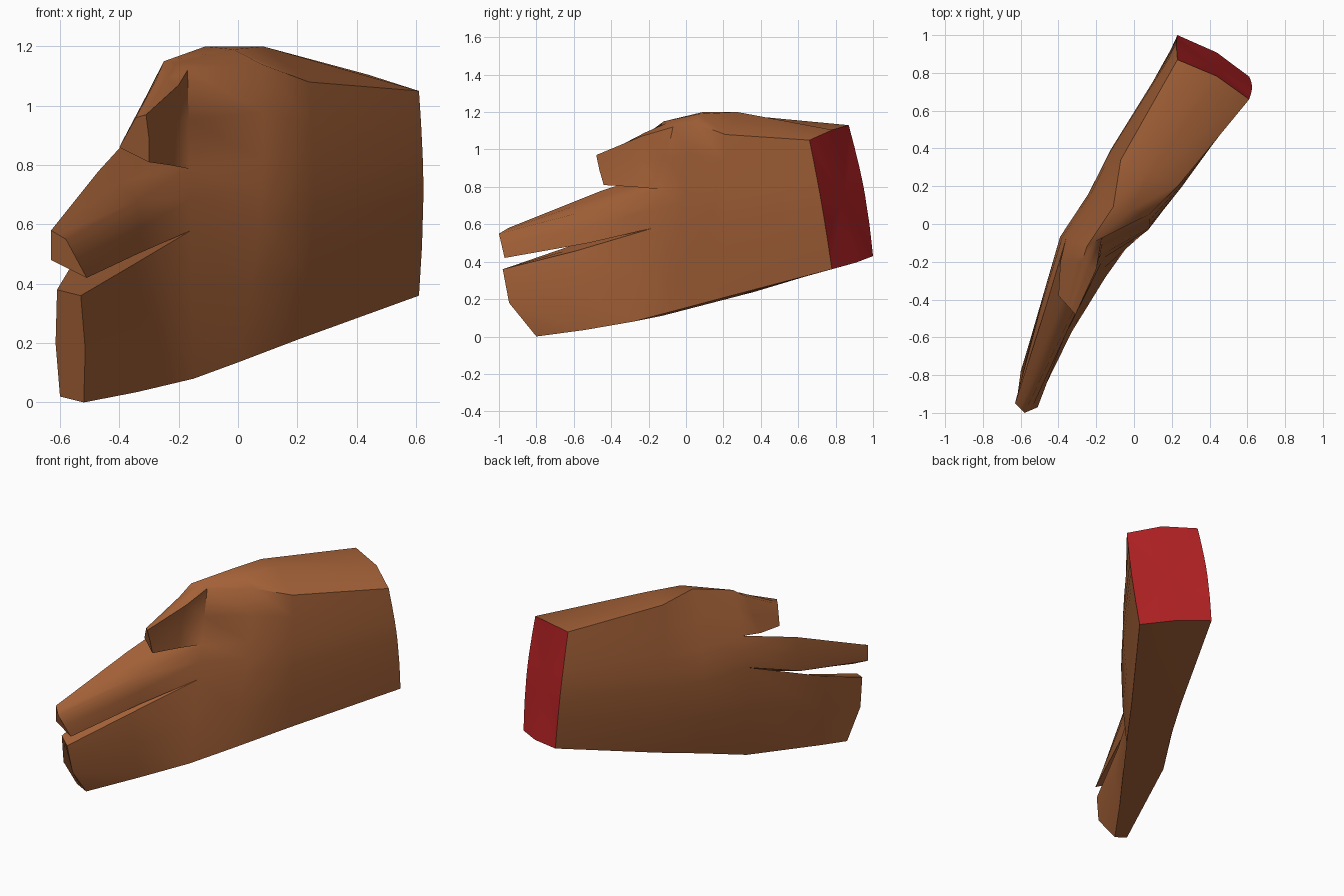
import bpy, bmesh, math
from mathutils import Vector

cube = bpy.data.objects.get("Cube")
if cube:
    bpy.data.objects.remove(cube, do_unlink=True)


def material(name, colour):
    mat = bpy.data.materials.new(name)
    mat.use_nodes = True
    mat.diffuse_color = (*colour, 1)
    mat.node_tree.nodes["Principled BSDF"].inputs["Base Color"].default_value = (*colour, 1)
    return mat


def section(front_low, front_top, back_top, back_low, levels,
            belly=0.0, bulge=0.0, lift=0.0, nose=0.0, rise=0.0, bow=0.0):
    """One cross-section: front and back columns plus the top and bottom middles.
    Belly swells the front, bulge the back, nose the tip; rise lifts the back,
    lift raises the top middle and bow pushes both middles towards the wrist."""
    fl, ft, bt, bl = map(Vector, (front_low, front_top, back_top, back_low))
    outward = Vector((1, -0.6, 0))
    front, back = [], []
    for t in levels:
        swell = math.sin(math.pi * t)
        front.append(fl.lerp(ft, t) + swell * (outward * belly + Vector((0, -nose, 0))))
        back.append(bl.lerp(bt, t) + swell * (Vector((0, -nose, rise)) - outward * bulge))
    top = (ft + bt) / 2 + Vector((bow, bow, lift))
    low = (fl + bl) / 2 + Vector((bow, bow, 0))
    return front, top, back, low


def ring(sec):
    front, top, back, low = sec
    return front + [top] + back[::-1] + [low]


def loft(bm, sections):
    """Skin a row of sections and return the first and last vertex rings."""
    rings = [[bm.verts.new(p) for p in ring(s)] for s in sections]
    for a, b in zip(rings, rings[1:]):
        n = len(a)
        for i in range(n):
            j = (i + 1) % n
            bm.faces.new((a[i], a[j], b[j], b[i]))
    return rings[0], rings[-1]


# Palm levels include the two webs where the fingers part
PALM = (0, 0.24, 0.48, 0.58, 0.68, 0.84, 1)
FINGER = (0, 0.5, 1)

bm = bmesh.new()

# Palm, from the cut wrist to the webs
wrist = section((.61, .78, .36), (.61, .66, 1.05), (.23, .87, 1.13), (.23, 1, .43),
                PALM, belly=.015, bulge=.005, lift=.015, nose=-.015, bow=.018)
palm = section((.21, .23, .215), (.24, .21, 1.08), (-.07, .34, 1.18), (-.06, .37, .24),
               PALM, belly=.03, bulge=.06, lift=.07)
knuckle = section((0, -.07, .135), (.08, .05, 1.14), (-.11, .09, 1.2), (-.19, .12, .175),
                  PALM, belly=.035, bulge=.09, lift=.02)
web = section((-.15, -.28, .08), (-.17, -.07, 1.12), (-.25, -.12, 1.15), (-.34, -.13, .11),
              PALM, bulge=.095, lift=.01, rise=.1)
wrist_ring, _ = loft(bm, [wrist, palm, knuckle, web])
cut = bm.faces.new(wrist_ring)
cut.material_index = 1
bmesh.ops.poke(bm, faces=[cut])


def web_slice(k):
    """The part of the web section from which finger k grows."""
    front, top, back, low = web
    i = 2 * k
    upper = top if k == 2 else (front[i + 2] + back[i + 2]) / 2
    lower = low if k == 0 else (front[i] + back[i]) / 2
    return front[i:i + 3], upper, back[i:i + 3], lower


# Joined lower fingers, index finger and thumb
lower_fingers = [
    section((-.34, -.54, .035), (-.36, -.58, .46), (-.55, -.63, .48), (-.53, -.61, .04),
            FINGER, belly=.02, bulge=.01),
    section((-.52, -.8, 0), (-.53, -.98, .36), (-.61, -.92, .38), (-.6, -.78, .02),
            FINGER, belly=.01, bulge=.01, nose=.05)]
index_finger = [
    section((-.34, -.52, .5), (-.34, -.5, .68), (-.47, -.45, .78), (-.5, -.45, .57),
            FINGER, belly=.01, bulge=.01, lift=.01),
    section((-.51, -.97, .42), (-.58, -1, .55), (-.63, -.95, .58), (-.63, -.95, .48),
            FINGER)]
thumb = [
    section((-.23, -.28, .8), (-.2, -.24, 1.07), (-.275, -.2, 1.09), (-.39, -.2, .88),
            FINGER, belly=-.015, lift=.01),
    section((-.3, -.44, .81), (-.31, -.48, .97), (-.345, -.44, .96), (-.4, -.38, .86),
            FINGER, belly=.005)]
for k, finger in enumerate((lower_fingers, index_finger, thumb)):
    _, tip_ring = loft(bm, [web_slice(k)] + finger)
    bm.faces.new(tip_ring)

# Weld the fingers to the palm
bmesh.ops.remove_doubles(bm, verts=bm.verts, dist=0.0005)
bmesh.ops.recalc_face_normals(bm, faces=bm.faces)
mesh = bpy.data.meshes.new("hand")
bm.to_mesh(mesh)
bm.free()
mesh.materials.append(material("brown skin", (.37, .12, .039)))
mesh.materials.append(material("red cut", (.44, .015, .017)))
hand = bpy.data.objects.new("hand", mesh)
bpy.context.collection.objects.link(hand)

# Smooth skin with crisp edges at the cut and the webs
bpy.ops.object.select_all(action="DESELECT")
hand.select_set(True)
bpy.context.view_layer.objects.active = hand
bpy.ops.object.shade_smooth_by_angle(angle=math.radians(50))
